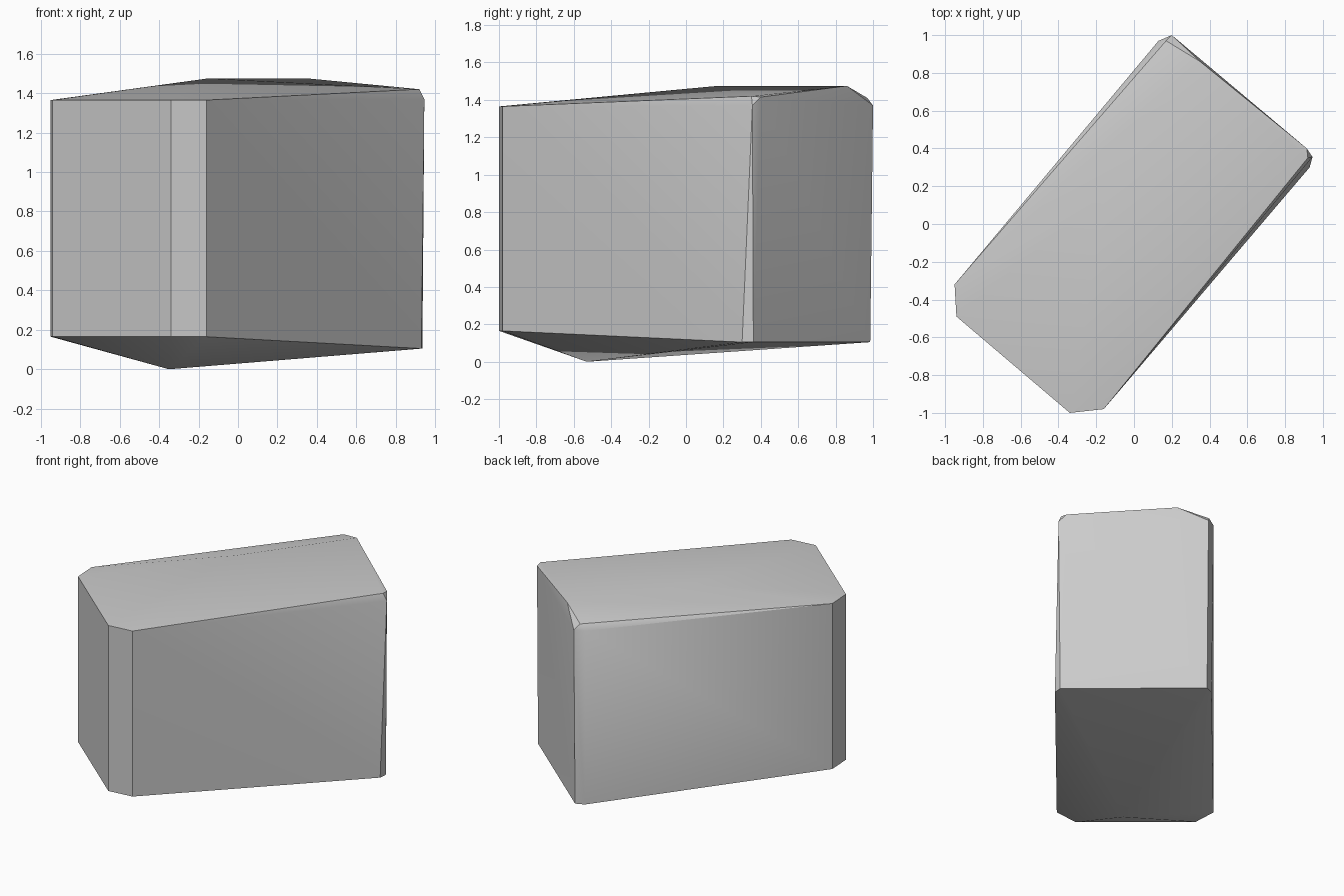
import bpy
import bmesh
import math

default_cube = bpy.data.objects.get("Cube")
if default_cube:
    bpy.data.objects.remove(default_cube, do_unlink=True)


def make_material(name, colour):
    material = bpy.data.materials.new(name)
    material.use_nodes = True
    material.diffuse_color = colour
    shader = material.node_tree.nodes["Principled BSDF"]
    shader.inputs["Base Color"].default_value = colour
    return material


def make_hull(name, points, material):
    """Wrap the corner points in a closed convex block."""
    bm = bmesh.new()
    for point in points:
        bm.verts.new(point)
    result = bmesh.ops.convex_hull(bm, input=bm.verts[:])
    loose = [v for v in bm.verts if not v.link_faces]
    bmesh.ops.delete(bm, geom=loose, context="VERTS")
    bmesh.ops.recalc_face_normals(bm, faces=bm.faces[:])
    mesh = bpy.data.meshes.new(name)
    bm.to_mesh(mesh)
    bm.free()
    mesh.materials.append(material)
    block = bpy.data.objects.new(name, mesh)
    bpy.context.collection.objects.link(block)
    return block


# Near end: four upright chamfered corners, level at top and bottom
near_low, near_high = 0.165, 1.365
near_plan = [(-0.95, -0.32), (-0.94, -0.49), (-0.34, -1), (-0.16, -0.98)]
corners = [(x, y, z) for x, y in near_plan for z in (near_low, near_high)]

# Far end: chamfered upper corners and a slightly tucked-in base
far_right_top = [(0.92, 0.35, 1.42), (0.915, 0.4, 1.415), (0.945, 0.355, 1.37)]
far_left_top = [(0.17, 0.97, 1.41), (0.13, 0.97, 1.37), (0.2, 1, 1.37)]
far_base = [(x, y, 0.105) for x, y in
            ((0.93, 0.3), (0.935, 0.36), (0.2, 0.985), (0.14, 0.96))]

# Roof ridge and the lowest point of the underside
ridge = [(-0.15, 0.17, 1.475), (0.35, 0.86, 1.475)]
keel = [(-0.35, -0.53, 0)]

grey = make_material("plain grey", (0.6, 0.6, 0.6, 1))
block = make_hull("stone_block",
                  corners + far_right_top + far_left_top + far_base + ridge + keel,
                  grey)

# Soft shading across shallow facets, crisp at the main edges
bpy.ops.object.select_all(action="DESELECT")
block.select_set(True)
bpy.context.view_layer.objects.active = block
bpy.ops.object.shade_smooth_by_angle(angle=math.radians(30))
